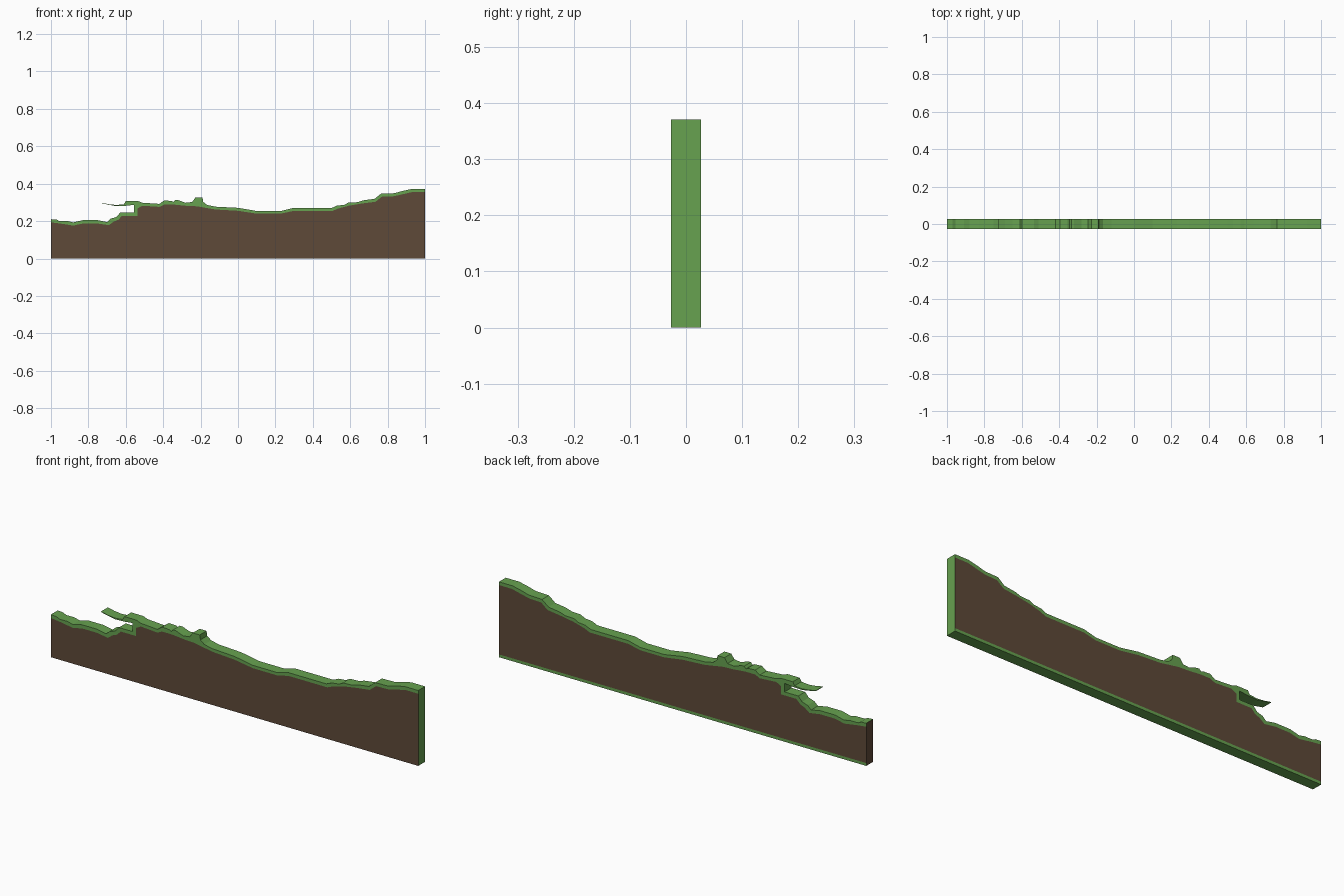
import bpy, bmesh

if "Cube" in bpy.data.objects:
    bpy.data.objects.remove(bpy.data.objects["Cube"])

HALF = 0.0265      # half thickness of the slab
TRIM = 0.014       # green strip along the lower back edge


def material(name, rgb):
    m = bpy.data.materials.new(name)
    m.diffuse_color = (*rgb, 1)
    m.use_nodes = True
    m.node_tree.nodes["Principled BSDF"].inputs["Base Color"].default_value = m.diffuse_color
    return m


GREEN = material("grass green", (0.135, 0.36, 0.08))
BROWN = material("soil brown", (0.112, 0.067, 0.040))


def slab(name, pts, walls, rule, cut=None):
    """Extrude a counter-clockwise XZ profile; only edges in `walls` get side faces."""
    bm = bmesh.new()
    f = [bm.verts.new((x, -HALF, z)) for x, z in pts]
    b = [bm.verts.new((x, HALF, z)) for x, z in pts]
    bm.faces.new(f)
    bm.faces.new(b[::-1])
    for i in walls:
        j = (i + 1) % len(pts)
        bm.faces.new((f[i], b[i], b[j], f[j]))
    if cut:
        bm.faces.ensure_lookup_table()
        back = bm.faces[1]
        bmesh.ops.bisect_plane(bm, geom=[back, *back.edges, *back.verts],
                               plane_co=(0, 0, cut), plane_no=(0, 0, 1))
    bm.normal_update()
    for face in bm.faces:
        face.material_index = rule(face)
    bmesh.ops.triangulate(bm, faces=[p for p in bm.faces if len(p.verts) > 4])
    me = bpy.data.meshes.new(name)
    bm.to_mesh(me)
    bm.free()
    me.materials.append(GREEN)
    me.materials.append(BROWN)
    ob = bpy.data.objects.new(name, me)
    bpy.context.collection.objects.link(ob)
    return ob


# upper outline of the turf, left to right, around the overhanging lip
turf = [(-1, .21), (-.97, .208), (-.955, .20), (-.91, .20), (-.88, .193), (-.83, .205),
        (-.75, .205), (-.70, .195), (-.68, .213), (-.65, .222), (-.63, .245),
        (-.555, .245), (-.555, .287), (-.60, .282), (-.65, .28), (-.69, .287),
        (-.727, .295), (-.727, .298), (-.69, .29), (-.65, .286), (-.61, .29),
        (-.60, .307), (-.535, .307), (-.51, .298), (-.42, .292), (-.395, .31),
        (-.355, .308), (-.345, .302), (-.335, .313), (-.32, .312), (-.28, .298),
        (-.245, .302), (-.228, .326), (-.19, .326), (-.186, .303), (-.165, .286),
        (-.12, .277), (0, .271), (.10, .254), (.23, .254), (.295, .27), (.50, .27),
        (.53, .283), (.57, .287), (.59, .299), (.64, .301), (.67, .311), (.73, .319),
        (.765, .347), (.835, .349), (.88, .361), (.925, .371), (1, .371)]

# line where turf meets soil, left to right
seam = [(-1, .193), (-.95, .187), (-.88, .176), (-.83, .187), (-.75, .187), (-.69, .178),
        (-.665, .197), (-.64, .207), (-.62, .228), (-.537, .228), (-.537, .268),
        (-.51, .282), (-.42, .276), (-.395, .288), (-.34, .288), (-.28, .282), (-.22, .279),
        (-.12, .262), (0, .255), (.10, .24), (.23, .24), (.295, .254), (.505, .254),
        (.535, .267), (.595, .283), (.67, .295), (.735, .303), (.77, .331),
        (.835, .333), (.93, .355), (1, .355)]


def end_is_soil(face):
    return face.normal.x < -.9 and face.calc_center_median().x < -.99


# turf: seam forwards, outline backwards; the hidden seam gets no walls
pts = seam + turf[::-1]
slab("grass_layer", pts, range(len(seam) - 1, len(pts)),
     lambda p: 1 if end_is_soil(p) else 0)


# soil: front, back and left end brown; right end, underside and trim green
def soil_rule(p):
    if abs(p.normal.y) > .9:
        return 0 if p.calc_center_median().z < TRIM else 1
    return 1 if end_is_soil(p) else 0


pts = [(-1, 0), (1, 0)] + seam[::-1]
slab("soil_body", pts, [0, 1, len(pts) - 1], soil_rule, cut=TRIM)
